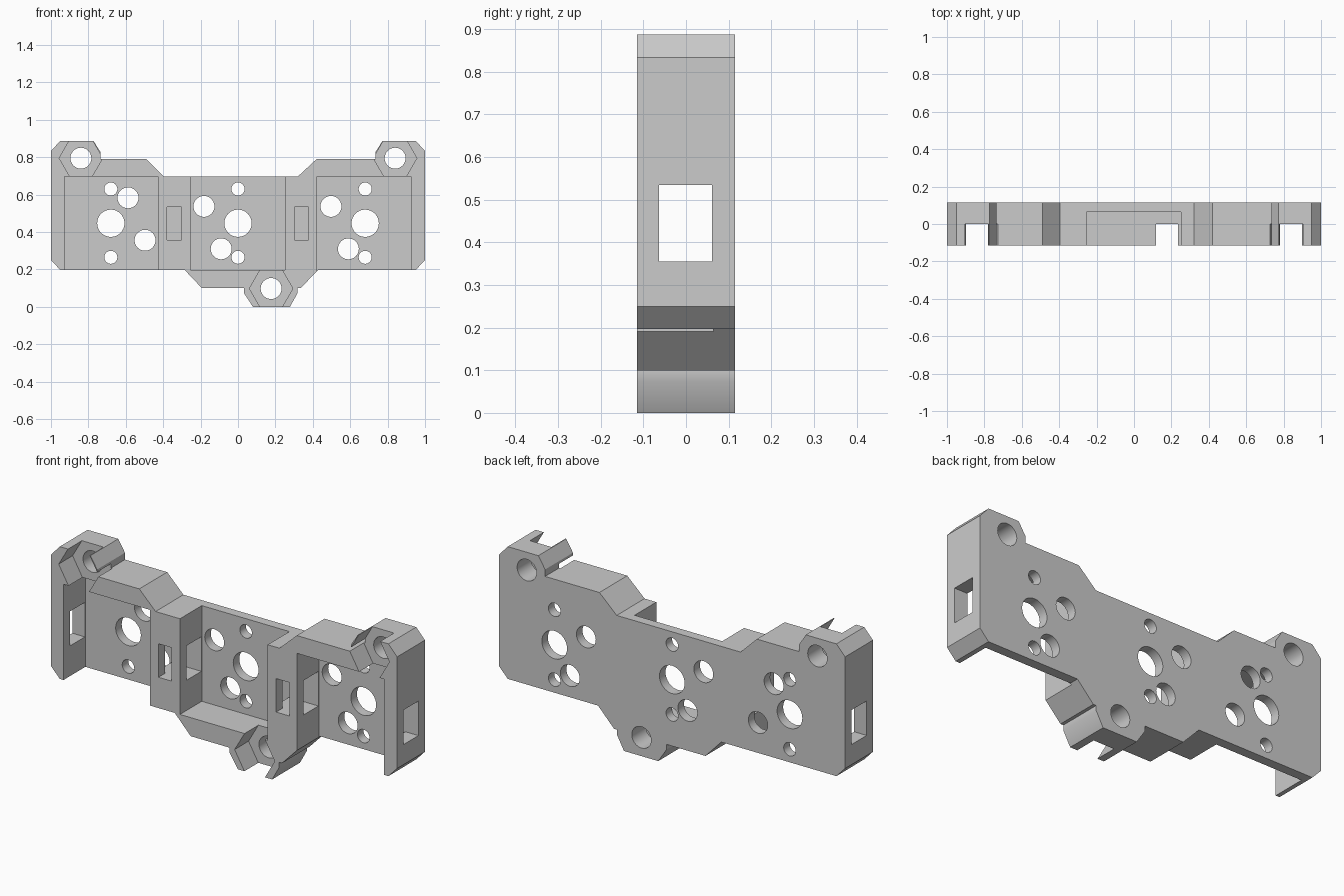
import bpy, bmesh, math

cube = bpy.data.objects.get("Cube")
if cube:
    bpy.data.objects.remove(cube, do_unlink=True)

HALF = 0.115          # half the depth of the bracket
PLATE = 0.065         # front surface of the rear plate

grey = bpy.data.materials.new("light_grey")
grey.use_nodes = True
grey.diffuse_color = (0.6, 0.6, 0.6, 1)
grey.node_tree.nodes["Principled BSDF"].inputs["Base Color"].default_value = (0.6, 0.6, 0.6, 1)


def extrude(name, outline, y0, y1):
    """Prism from an x-z outline, running from y0 to y1."""
    bm = bmesh.new()
    face = bm.faces.new([bm.verts.new((x, y0, z)) for x, z in outline])
    new = bmesh.ops.extrude_face_region(bm, geom=[face])["geom"]
    verts = [v for v in new if isinstance(v, bmesh.types.BMVert)]
    bmesh.ops.translate(bm, verts=verts, vec=(0, y1 - y0, 0))
    bmesh.ops.recalc_face_normals(bm, faces=bm.faces)
    mesh = bpy.data.meshes.new(name)
    bm.to_mesh(mesh)
    bm.free()
    mesh.materials.append(grey)
    ob = bpy.data.objects.new(name, mesh)
    bpy.context.collection.objects.link(ob)
    return ob


def rect(x0, x1, z0, z1):
    return [(x0, z0), (x1, z0), (x1, z1), (x0, z1)]


def ring(x, z, r, n):
    return [(x + r * math.cos(math.tau * i / n), z + r * math.sin(math.tau * i / n))
            for i in range(n)]


# Bracket outline: stepped body with three chamfered screw corners
lower = [(-1, 0.25), (-0.95, 0.197), (-0.285, 0.197), (-0.193, 0.1), (0.032, 0.1),
         (0.032, 0.073), (0.08, 0), (0.278, 0), (0.318, 0.073), (0.318, 0.1),
         (0.335, 0.1), (0.428, 0.197), (0.95, 0.197), (1, 0.25)]
upper = [(1, 0.833), (0.95, 0.888), (0.773, 0.888), (0.734, 0.826), (0.734, 0.79),
         (0.42, 0.79), (0.32, 0.697), (-0.396, 0.697), (-0.49, 0.79), (-0.734, 0.79),
         (-0.734, 0.826), (-0.773, 0.888), (-0.95, 0.888), (-1, 0.833)]
bracket = extrude("sensor_bracket", lower + upper, -HALF, HALF)

cutters = []


def cut(outline, y0=-0.2, y1=0.2):
    cutters.append(extrude("cutter", outline, y0, y1))


# Three front pockets: outer ones open below, middle one open above
cut(rect(-0.928, -0.428, 0.1, 0.697), y1=PLATE)
cut(rect(0.422, 0.925, 0.1, 0.697), y1=PLATE)
cut(rect(-0.255, 0.252, 0.197, 0.9), y1=PLATE)

# Cable passage through the end walls and ribs, with slots in the rib fronts
cut(rect(-1.2, 1.2, 0.355, 0.535), -0.063, 0.061)
for x in (-0.341, 0.339):
    cut(rect(x - 0.038, x + 0.038, 0.358, 0.533), y1=0.058)

# Hexagonal nut recesses and their screw holes
for x, z in ((-0.84, 0.795), (0.84, 0.795), (0.177, 0.098)):
    cut(ring(x, z, 0.116, 6), y1=0)
    cut(ring(x, z, 0.056, 32))

# Each plate: a main hole, two pin holes and two offset socket holes
for x, sockets in ((-0.68, ((0.092, 0.583), (0.183, 0.356))),
                   (0, ((-0.182, 0.537), (-0.09, 0.31))),
                   (0.68, ((-0.183, 0.537), (-0.09, 0.31)))):
    cut(ring(x, 0.447, 0.073, 32))
    for z in (0.265, 0.63):
        cut(ring(x, z, 0.035, 24))
    for dx, z in sockets:
        cut(ring(x + dx, z, 0.056, 32))

# Apply every cut, then discard the cutters
for c in cutters:
    mod = bracket.modifiers.new("cut", 'BOOLEAN')
    mod.operation = 'DIFFERENCE'
    mod.solver = 'EXACT'
    mod.object = c
bpy.context.view_layer.update()
graph = bpy.context.evaluated_depsgraph_get()
finished = bpy.data.meshes.new_from_object(bracket.evaluated_get(graph))
bracket.modifiers.clear()
bracket.data = finished
bracket.data.name = "sensor_bracket"
for c in cutters:
    bpy.data.objects.remove(c, do_unlink=True)

bpy.ops.object.select_all(action='DESELECT')
bracket.select_set(True)
bpy.context.view_layer.objects.active = bracket
bpy.ops.object.shade_smooth_by_angle(angle=math.radians(30))
